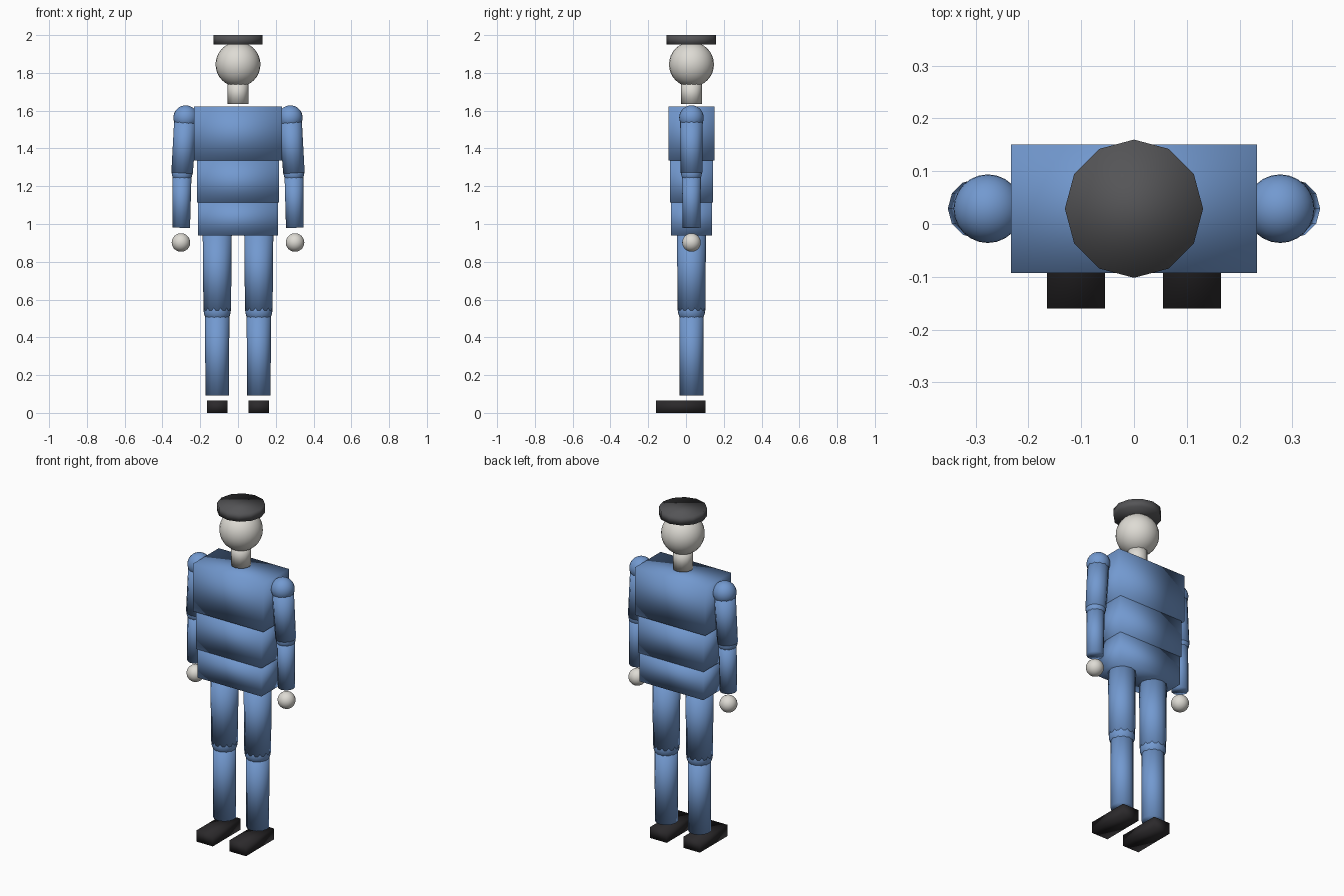
import bpy
from mathutils import Vector

cube = bpy.data.objects.get("Cube")
if cube:
    bpy.data.objects.remove(cube, do_unlink=True)

Y = 0.029  # depth of the body axis


def material(name, rgb):
    mat = bpy.data.materials.new(name)
    mat.use_nodes = True
    mat.diffuse_color = (*rgb, 1)
    mat.node_tree.nodes["Principled BSDF"].inputs["Base Color"].default_value = (*rgb, 1)
    return mat


blue = material("uniform blue", (0.17, 0.32, 0.63))
pale = material("pale skin", (0.73, 0.71, 0.66))
grey = material("hat grey", (0.09, 0.09, 0.095))
black = material("shoe black", (0.024, 0.022, 0.024))


def finish(name, mat):
    obj = bpy.context.object
    obj.name = name
    obj.data.materials.append(mat)
    bpy.ops.object.shade_smooth()
    return obj


def box(name, mat, center, size):
    bpy.ops.mesh.primitive_cube_add(size=1, location=center)
    for v in bpy.context.object.data.vertices:
        v.co *= Vector(size)
    return finish(name, mat)


def ball(name, mat, center, radius):
    bpy.ops.mesh.primitive_uv_sphere_add(segments=24, ring_count=16, radius=radius, location=center)
    return finish(name, mat)


def limb(name, mat, bottom, top, r_bottom, r_top):
    """Twelve-sided tapered cylinder between two points."""
    a, b = Vector(bottom), Vector(top)
    bpy.ops.mesh.primitive_cone_add(vertices=12, radius1=r_bottom, radius2=r_top,
                                    depth=(b - a).length, location=(a + b) / 2)
    obj = finish(name, mat)
    obj.rotation_euler = Vector((0, 0, 1)).rotation_difference(b - a).to_euler()
    return obj


# Torso
for name, z0, z1, width, depth in (("chest", 1.337, 1.623, 0.466, 0.243),
                                   ("waist", 1.113, 1.337, 0.434, 0.23),
                                   ("pelvis", 0.94, 1.113, 0.424, 0.218)):
    box(name, blue, (0, Y, (z0 + z1) / 2), (width, depth, z1 - z0))

# Neck, head and hat
limb("neck", pale, (0, Y, 1.635), (0, Y, 1.76), 0.055, 0.055)
ball("head", pale, (0, Y, 1.845), 0.119)
limb("hat", grey, (0, Y, 1.951), (0, Y, 2), 0.131, 0.131)

# Arms and legs
for side, s in (("left", 1), ("right", -1)):
    shoulder, elbow = (s * 0.277, Y, 1.563), (s * 0.296, Y, 1.27)
    ball(side + "_shoulder", blue, shoulder, 0.065)
    limb(side + "_upper_arm", blue, elbow, shoulder, 0.057, 0.06)
    ball(side + "_elbow", blue, elbow, 0.055)
    limb(side + "_forearm", blue, (s * 0.301, Y, 0.98), elbow, 0.047, 0.05)
    ball(side + "_hand", pale, (s * 0.302, Y, 0.902), 0.049)

    x = s * 0.11
    limb(side + "_thigh", blue, (x, Y, 0.542), (x, Y, 0.945), 0.073, 0.077)
    ball(side + "_knee", blue, (x, Y, 0.542), 0.072)
    limb(side + "_shin", blue, (x, Y, 0.092), (x, Y, 0.542), 0.063, 0.064)
    box(side + "_shoe", black, (x, -0.028, 0.033), (0.11, 0.264, 0.066))
